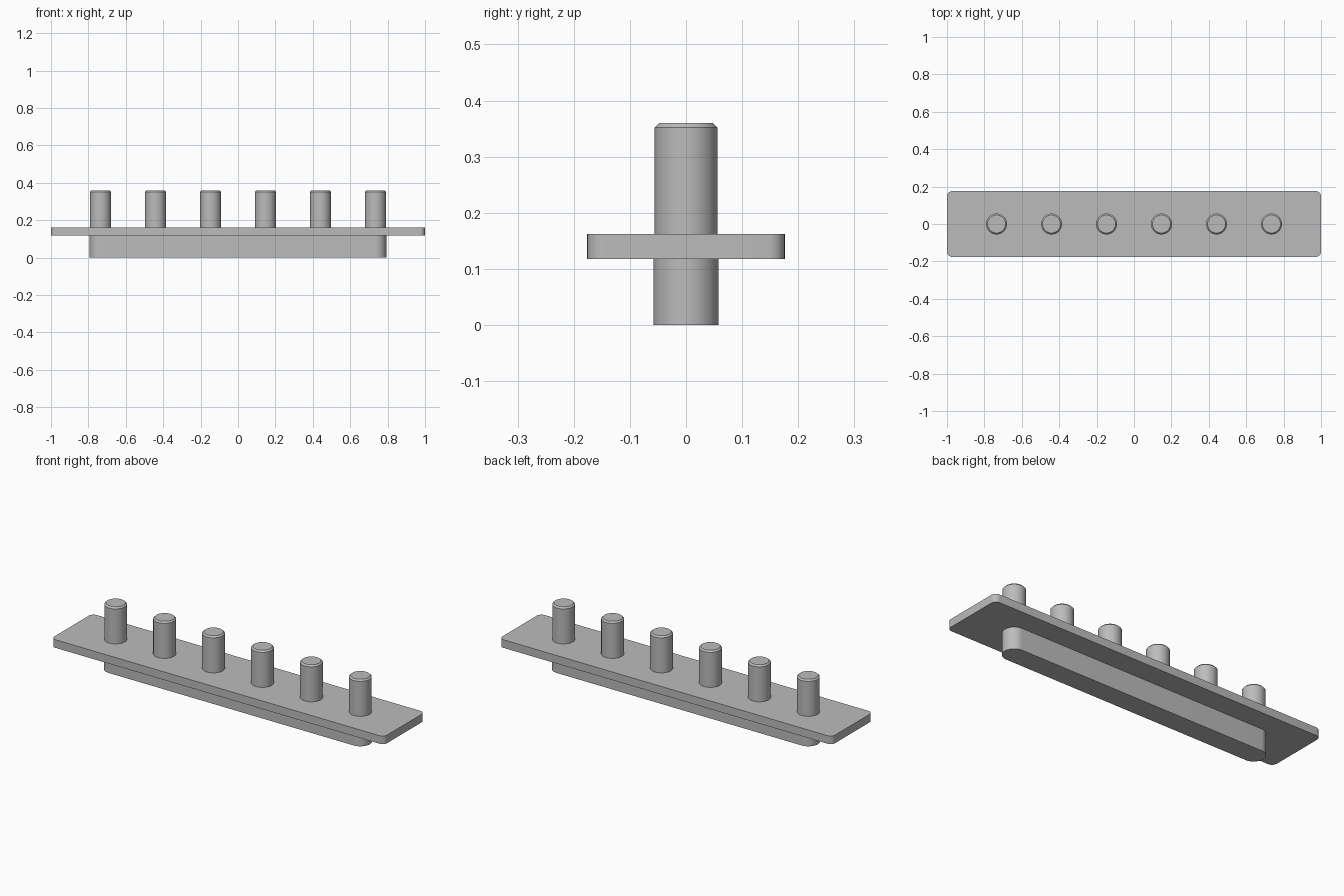
import bpy
import bmesh
from math import cos, sin, pi

cube = bpy.data.objects.get("Cube")
if cube:
    bpy.data.objects.remove(cube, do_unlink=True)

# Single plain grey
GREY = (0.5, 0.5, 0.5, 1)
grey = bpy.data.materials.new("plain grey")
grey.use_nodes = True
grey.diffuse_color = GREY
grey.node_tree.nodes["Principled BSDF"].inputs["Base Color"].default_value = GREY


def rounded_outline(half_x, half_y, radius, steps):
    """Counter-clockwise rectangle outline with rounded corners."""
    points = []
    for i, (sx, sy) in enumerate([(1, 1), (-1, 1), (-1, -1), (1, -1)]):
        cx, cy = sx * (half_x - radius), sy * (half_y - radius)
        for k in range(steps + 1):
            a = (i + k / steps) * pi / 2
            p = (cx + radius * cos(a), cy + radius * sin(a))
            if not points or abs(p[0] - points[-1][0]) + abs(p[1] - points[-1][1]) > 1e-5:
                points.append(p)
    if abs(points[0][0] - points[-1][0]) + abs(points[0][1] - points[-1][1]) < 1e-5:
        points.pop()
    return points


def finish(name, bm):
    mesh = bpy.data.meshes.new(name)
    bm.to_mesh(mesh)
    bm.free()
    mesh.materials.append(grey)
    obj = bpy.data.objects.new(name, mesh)
    bpy.context.collection.objects.link(obj)
    bpy.ops.object.select_all(action="DESELECT")
    obj.select_set(True)
    bpy.context.view_layer.objects.active = obj
    bpy.ops.object.shade_smooth_by_angle(angle=pi / 6)
    return obj


def slab(name, outline, z0, z1):
    """Extrude an outline straight up from z0 to z1."""
    bm = bmesh.new()
    low = [bm.verts.new((x, y, z0)) for x, y in outline]
    high = [bm.verts.new((x, y, z1)) for x, y in outline]
    bm.faces.new(low[::-1])
    bm.faces.new(high)
    for i in range(len(low)):
        j = (i + 1) % len(low)
        bm.faces.new((low[i], low[j], high[j], high[i]))
    return finish(name, bm)


def peg(name, x, radius, z0, z1, chamfer):
    """Round peg with a chamfered top rim."""
    bm = bmesh.new()
    bmesh.ops.create_cone(bm, cap_ends=True, segments=48, radius1=radius,
                          radius2=radius, depth=z1 - z0)
    bmesh.ops.translate(bm, verts=bm.verts, vec=(x, 0, (z0 + z1) / 2))
    rim = [e for e in bm.edges if all(v.co.z > z1 - 1e-4 for v in e.verts)]
    bmesh.ops.bevel(bm, geom=rim, offset=chamfer, segments=1, affect="EDGES")
    return finish(name, bm)


# Flat plate with small rounded corners
slab("plate", rounded_outline(1.0, 0.176, 0.029, 8), 0.118, 0.162)

# Round-ended bar beneath the plate
slab("lower_bar", rounded_outline(0.793, 0.058, 0.058, 16), 0, 0.118)

# Row of six evenly spaced pegs
for n in range(6):
    peg(f"peg_{n + 1}", (n - 2.5) * 0.294, 0.056, 0.162, 0.36, 0.008)
